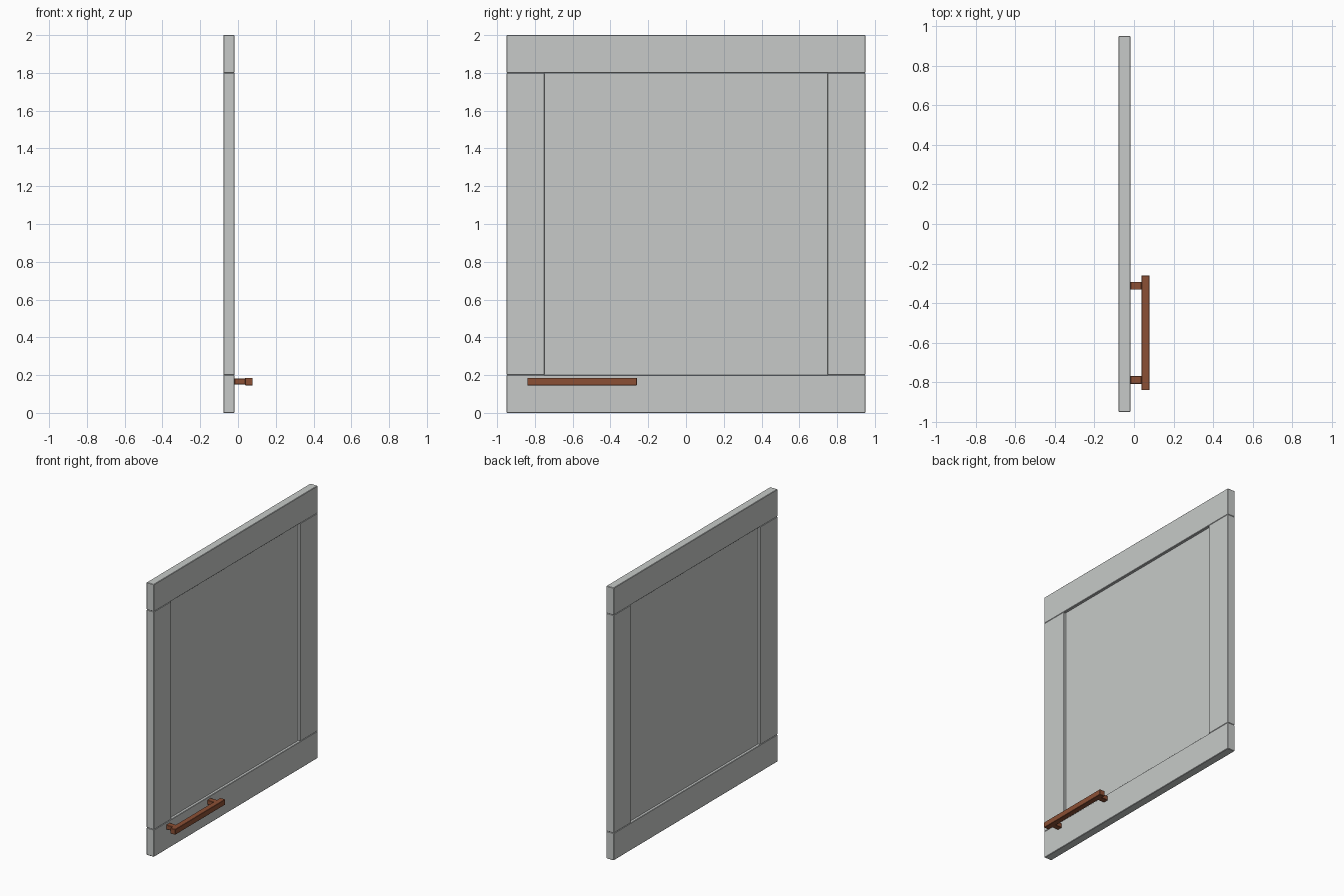
import bpy

cube = bpy.data.objects.get("Cube")
if cube:
    bpy.data.objects.remove(cube, do_unlink=True)


def material(name, colour):
    m = bpy.data.materials.new(name)
    m.use_nodes = True
    m.diffuse_color = colour
    m.node_tree.nodes["Principled BSDF"].inputs["Base Color"].default_value = colour
    return m


def block(name, x, y, z, mat, bevel=0.003):
    """Box spanning the given (min, max) ranges, with a tiny chamfer."""
    spans = (x, y, z)
    bpy.ops.mesh.primitive_cube_add(size=1, location=[(a + b) / 2 for a, b in spans])
    ob = bpy.context.object
    ob.name = name
    ob.scale = [b - a for a, b in spans]
    bpy.ops.object.transform_apply(location=False, rotation=False, scale=True)
    ob.data.materials.append(mat)
    if bevel:
        mod = ob.modifiers.new("chamfer", 'BEVEL')
        mod.width = bevel
        mod.segments = 1
    return ob


grey = material("pale grey paint", (0.57, 0.59, 0.58, 1))
brown = material("brown handle", (0.26, 0.08, 0.035, 1))

# Door frame
back, face = -0.078, -0.018
half, inner = 0.95, 0.75
low, high, top = 0.2, 1.8, 2.0
depth = (back, face)
block("bottom_rail", depth, (-half, half), (0, low), grey)
block("top_rail", depth, (-half, half), (high, top), grey)
block("front_stile", depth, (-half, -inner), (low, high), grey)
block("back_stile", depth, (inner, half), (low, high), grey)

# Recessed panel, tucked slightly into the frame
tuck = 0.01
block("centre_panel", (back + 0.02, face - 0.02), (-inner - tuck, inner + tuck),
      (low - tuck, high + tuck), grey, bevel=0)

# Bar handle on two posts
grip_y, grip_z = -0.55, 0.166
block("handle_bar", (0.038, 0.078), (grip_y - 0.29, grip_y + 0.29),
      (grip_z - 0.02, grip_z + 0.02), brown, 0.002)
for name, side in (("front_handle_post", -1), ("back_handle_post", 1)):
    y = grip_y + side * 0.238
    block(name, (face, 0.038), (y - 0.02, y + 0.02),
          (grip_z - 0.016, grip_z + 0.016), brown, 0.002)
